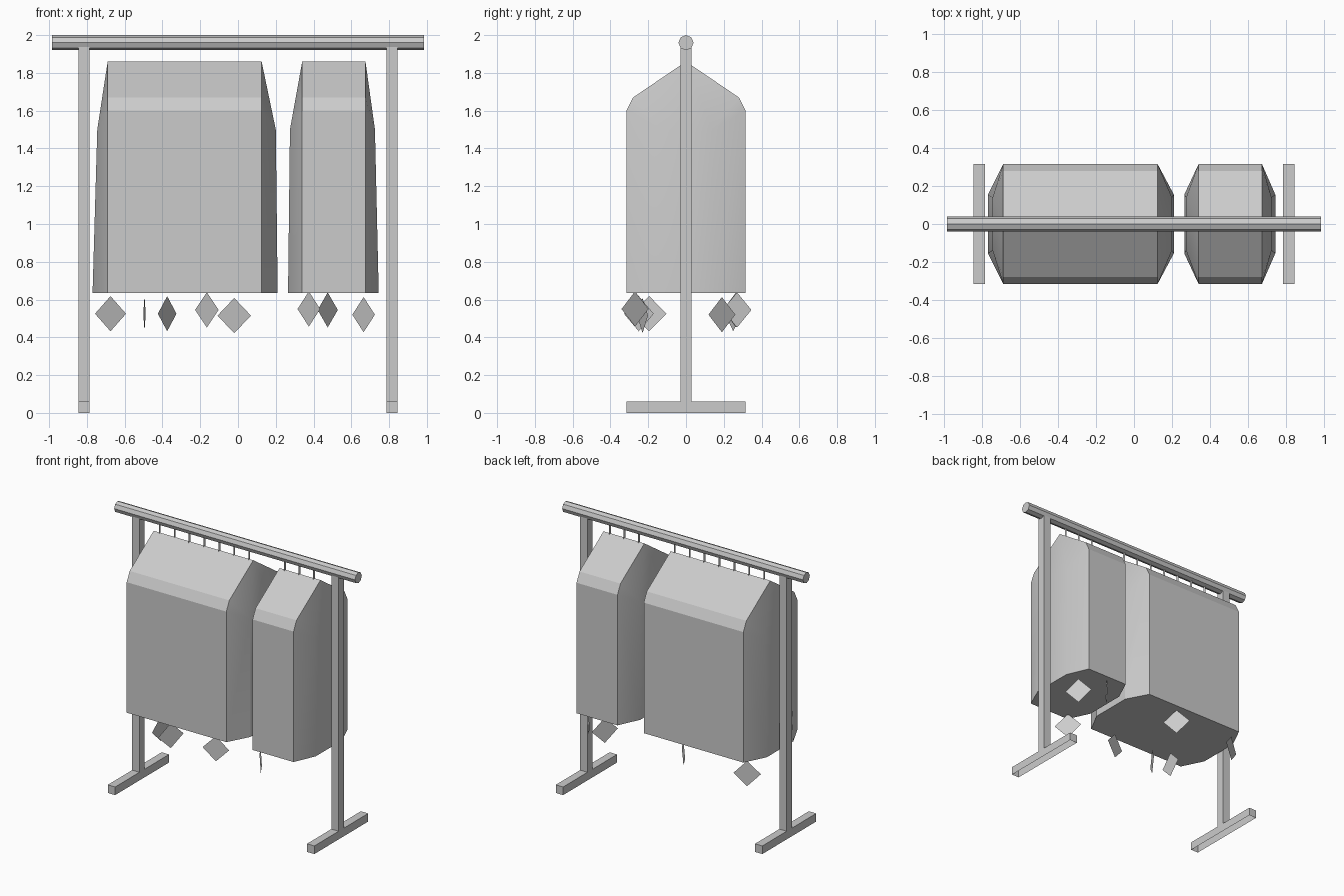
import bpy, bmesh, math
from mathutils import Matrix

cube = bpy.data.objects.get("Cube")
if cube:
    bpy.data.objects.remove(cube)

# Single neutral colour
grey = bpy.data.materials.new("light_grey")
grey.use_nodes = True
colour = (0.6, 0.6, 0.6, 1)
grey.diffuse_color = colour
grey.node_tree.nodes["Principled BSDF"].inputs["Base Color"].default_value = colour


def finish(name, bm, smooth=False):
    bmesh.ops.recalc_face_normals(bm, faces=bm.faces)
    mesh = bpy.data.meshes.new(name)
    bm.to_mesh(mesh)
    bm.free()
    mesh.materials.append(grey)
    obj = bpy.data.objects.new(name, mesh)
    bpy.context.collection.objects.link(obj)
    if smooth:
        bpy.ops.object.select_all(action='DESELECT')
        obj.select_set(True)
        bpy.context.view_layer.objects.active = obj
        bpy.ops.object.shade_smooth_by_angle(angle=math.radians(25))
    return obj


def box(name, low, high, open_bottom=False):
    bm = bmesh.new()
    size = [h - l for l, h in zip(low, high)]
    mid = [(h + l) / 2 for l, h in zip(low, high)]
    bmesh.ops.create_cube(bm, size=1, matrix=Matrix.Translation(mid) @ Matrix.Diagonal((*size, 1)))
    obj_faces = list(bm.faces)
    if open_bottom:
        down = [f for f in obj_faces if f.calc_center_median().z < low[2] + 0.001]
        bmesh.ops.delete(bm, geom=down, context='FACES')
    return finish(name, bm)


# Octagonal rail across the top
bm = bmesh.new()
bmesh.ops.create_cone(bm, cap_ends=True, segments=8, radius1=0.04, radius2=0.04, depth=1.97,
                      matrix=Matrix.Translation((0, 0, 1.96)) @ Matrix.Rotation(math.pi / 2, 4, 'Y'))
finish("rail", bm)

# Posts and feet
for side, x in (("right", -0.815), ("left", 0.815)):
    box(side + "_post", (x - 0.03, -0.03, 0.06), (x + 0.03, 0.03, 1.95))
    box(side + "_foot", (x - 0.03, -0.315, 0), (x + 0.03, 0.315, 0.06), open_bottom=True)

# Garment bundles: gabled outline with a bulging panel at each end
OUTLINE = [(-0.315, 0.635), (-0.315, 1.6), (-0.28, 1.67), (0, 1.86),
           (0.28, 1.67), (0.315, 1.6), (0.315, 0.635)]
PANEL = [(-0.155, 0.635), (-0.14, 1.5), (0.14, 1.5), (0.155, 0.635)]


def garments(name, ends):
    bm = bmesh.new()
    outlines, panels = [], []
    for x, x_low, x_high in ends:
        o = [bm.verts.new((x, y, z)) for y, z in OUTLINE]
        p = [bm.verts.new((x_low if z < 1 else x_high, y, z)) for y, z in PANEL]
        for face in ([o[0], o[1], p[1], p[0]], [o[1], o[2], p[1]], [o[2], o[3], p[1]],
                     [o[3], p[2], p[1]], [o[3], o[4], p[2]], [o[4], o[5], p[2]],
                     [o[5], o[6], p[3], p[2]], p):
            bm.faces.new(face)
        outlines.append(o)
        panels.append(p)
    a, b = outlines
    for i in range(len(a) - 1):
        bm.faces.new((a[i], a[i + 1], b[i + 1], b[i]))
    pa, pb = panels
    bm.faces.new((a[0], pa[0], pa[3], a[6], b[6], pb[3], pb[0], b[0]))
    finish(name, bm, smooth=True)


garments("wide_garments", [(-0.69, -0.77, -0.745), (0.125, 0.21, 0.2)])
garments("narrow_garments", [(0.34, 0.265, 0.275), (0.675, 0.745, 0.725)])

# Flat hanger hooks between garments and rail
hook_xs = [-0.64 + 0.122 * i for i in range(7)] + [0.385 + 0.118 * i for i in range(3)]
for i, x in enumerate(hook_xs):
    bm = bmesh.new()
    bm.faces.new([bm.verts.new((x, y, z)) for y, z in
                  ((-0.01, 1.84), (0.01, 1.84), (0.01, 1.93), (-0.01, 1.93))])
    finish(f"hook_{i + 1}", bm)

# Diamond price tags: x, y, z, turn about the vertical in degrees
TAGS = [(-0.675, 0.25, 0.525, 28), (-0.495, -0.195, 0.525, 86), (-0.375, -0.25, 0.525, 58),
        (-0.165, 0.265, 0.545, -48), (-0.02, -0.23, 0.515, 18), (0.375, -0.27, 0.55, -50),
        (0.475, 0.27, 0.545, 55), (0.665, 0.19, 0.52, -50)]
for i, (x, y, z, turn) in enumerate(TAGS):
    bm = bmesh.new()
    r = 0.093
    bm.faces.new([bm.verts.new((px, 0, pz)) for px, pz in ((-r, 0), (0, -r), (r, 0), (0, r))])
    bm.transform(Matrix.Translation((x, y, z)) @ Matrix.Rotation(math.radians(turn), 4, 'Z'))
    finish(f"price_tag_{i + 1}", bm)
